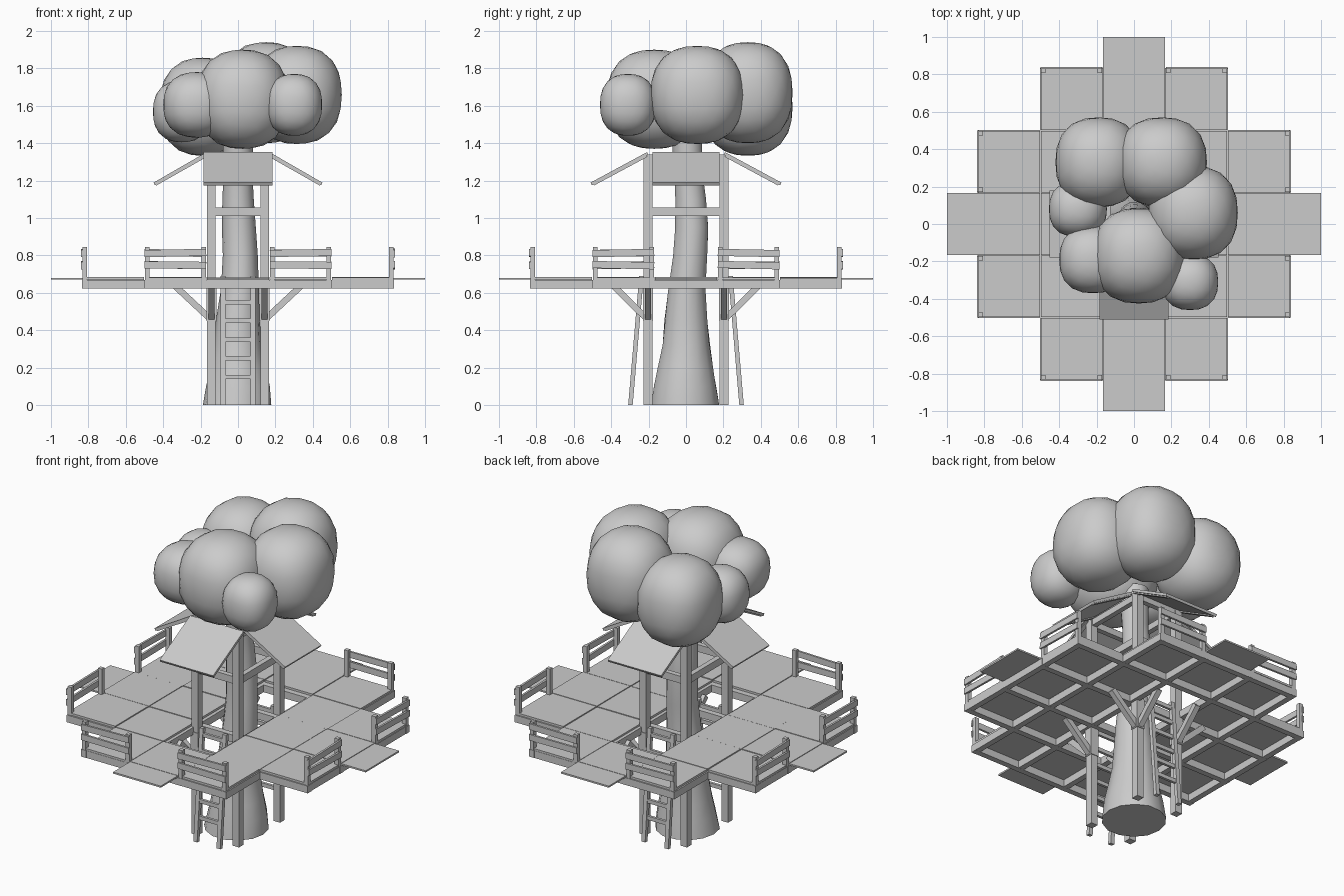
import bpy, bmesh, math, random
from mathutils import Vector, Matrix

if "Cube" in bpy.data.objects:
    bpy.data.objects.remove(bpy.data.objects["Cube"])

random.seed(4)
T = 1 / 3  # floor module


def finish(bm, name, smooth=None):
    bmesh.ops.recalc_face_normals(bm, faces=bm.faces)
    me = bpy.data.meshes.new(name)
    bm.to_mesh(me)
    bm.free()
    ob = bpy.data.objects.new(name, me)
    bpy.context.collection.objects.link(ob)
    if smooth:
        bpy.ops.object.select_all(action='DESELECT')
        ob.select_set(True)
        bpy.context.view_layer.objects.active = ob
        bpy.ops.object.shade_smooth_by_angle(angle=math.radians(smooth))
    return ob


def box(bm, c, s):
    m = Matrix.Translation(c) @ Matrix.Diagonal((*s, 1))
    bmesh.ops.create_cube(bm, size=1, matrix=m)


def beam(bm, a, b, side, w, h):
    """Box from a to b; w is measured along 'side', h across it."""
    a, b, x = Vector(a), Vector(b), Vector(side).normalized()
    z = (b - a).normalized()
    y = z.cross(x).normalized()
    r = Matrix((x, y, z)).transposed().to_4x4()
    m = Matrix.Translation((a + b) / 2) @ r @ Matrix.Diagonal((w, h, (b - a).length, 1))
    bmesh.ops.create_cube(bm, size=1, matrix=m)


# Trunk: loft of rings (z, centre x, centre y, radius)
bm = bmesh.new()
rings, n = [], 14
for z, cx, cy, r in [(0, -.005, -.005, .185), (.1, 0, -.005, .17), (.2, 0, -.002, .15),
                     (.32, 0, 0, .13), (.45, 0, 0, .117), (.62, .01, .005, .1),
                     (.8, .012, .022, .092), (.95, .005, .03, .09), (1.1, 0, .025, .083),
                     (1.25, 0, .012, .076), (1.5, 0, 0, .085)]:
    rings.append([bm.verts.new((cx + r * (1 + random.uniform(-.02, .02)) * math.cos(i * math.tau / n),
                                cy + r * (1 + random.uniform(-.02, .02)) * math.sin(i * math.tau / n), z))
                  for i in range(n)])
for a, b in zip(rings, rings[1:]):
    for i in range(n):
        j = (i + 1) % n
        bm.faces.new((a[i], a[j], b[j], b[i]))
bm.faces.new(rings[0])
bm.faces.new(rings[-1])
finish(bm, "trunk", 50)

# Leaf clumps: slightly squared ellipsoids (centre, radii)
clumps = [((-.19, .33, 1.595), (.23, .24, .262)), ((.15, .33, 1.67), (.24, .24, .27)),
          ((.315, .06, 1.658), (.24, .25, .262)), ((.025, -.17, 1.635), (.245, .255, .265)),
          ((-.22, -.19, 1.605), (.18, .18, .175)), ((-.3, .08, 1.57), (.155, .15, .165)),
          ((.3, -.31, 1.605), (.15, .15, .165))]
for k, (c, r) in enumerate(clumps):
    bm = bmesh.new()
    bmesh.ops.create_icosphere(bm, subdivisions=3, radius=1)
    for v in bm.verts:
        p = v.co.normalized()
        f = sum(abs(q) ** 2.4 for q in p) ** (-1 / 2.4)
        v.co = Vector(c) + Vector(p[i] * min(f, 1.08) * r[i] for i in range(3))
    finish(bm, f"leaf_clump_{k + 1}", 60)

# Floor tiles: a stepped cross, with open trunk well and two ladder hatches
bm = bmesh.new()
for i in range(-2, 3):
    for j in range(-2, 3):
        if abs(i) + abs(j) < 4 and not (i == 0 and abs(j) < 2):
            box(bm, (i * T, j * T, .676 + random.uniform(-.003, .003)), (.329, .329, .013))
finish(bm, "floor_tiles")

# Overhanging edge boards
bm = bmesh.new()
for s in (-1, 1):
    box(bm, (s * .91, 0, .675), (.18, .33, .01))
    box(bm, (0, s * .91, .675), (.33, .18, .01))
finish(bm, "edge_boards")

# Floor joists along the module lines
bm = bmesh.new()
for line, half in ((.167, .835), (.485, .835), (.815, .5)):
    for s in (-1, 1):
        box(bm, (0, s * line, .646), (half * 2, .036, .045))
        box(bm, (s * line, 0, .6465), (.036, half * 2, .045))
finish(bm, "floor_joists")

# Corner posts, thicker collars and diagonal braces
bm, br = bmesh.new(), bmesh.new()
for sx in (-1, 1):
    for sy in (-1, 1):
        x, y = sx * .142, sy * .203
        box(bm, (x, y, .67), (.046, .046, 1.34))
        box(bm, (x, y, .545), (.054, .054, .19))
        beam(br, (x, y, .455), (sx * .335, y, .635), (0, 1, 0), .034, .034)
        beam(br, (x, y, .455), (x, sy * .385, .635), (1, 0, 0), .034, .034)
finish(bm, "corner_posts")
finish(br, "diagonal_braces")

# Cabin rails and top plates between the posts
bm = bmesh.new()
for z, h in ((1.033, .045), (1.315, .04)):
    for s in (-1, 1):
        box(bm, (0, s * .203, z), (.25, .032, h))
        box(bm, (s * .142, 0, z), (.032, .37, h))
finish(bm, "cabin_rails")

# Four sloping roof panels with edge battens beneath
bm = bmesh.new()
for s in (-1, 1):
    beam(bm, (0, s * .205, 1.345), (0, s * .507, 1.182), (1, 0, 0), .37, .016)
    beam(bm, (s * .165, 0, 1.345), (s * .448, 0, 1.182), (0, 1, 0), .36, .016)
    for e in (-.165, .165):
        beam(bm, (e, s * .21, 1.333), (e, s * .495, 1.18), (1, 0, 0), .025, .014)
        beam(bm, (s * .17, e, 1.333), (s * .44, e, 1.18), (0, 1, 0), .025, .014)
finish(bm, "roof_panels")

# Ladders, front and back
for s, name in ((-1, "front_ladder"), (1, "back_ladder")):
    bm = bmesh.new()
    foot, head = Vector((0, s * .297, 0)), Vector((0, s * .238, .69))
    for e in (-.08, .08):
        off = Vector((e, 0, 0))
        beam(bm, foot + off, head + off, (1, 0, 0), .026, .024)
    for k in range(6):
        p = foot.lerp(head, (.15 + k * .1) / .69)
        box(bm, p, (.15, .016, .024))
    finish(bm, name)

# Railings: eight short fences on the outer edges
for k in range(4):
    rot = Matrix.Rotation(k * math.pi / 2, 4, 'Z')
    bm = bmesh.new()
    for s in (-1, 1):
        for x in (.183, .485):
            box(bm, (s * x, -.819, .755), (.026, .026, .18))
        for z in (.748, .813):
            t = random.uniform(-.004, .004)
            beam(bm, (s * .17, -.834, z + t), (s * .5, -.834, z - t), (0, 1, 0), .013, .038)
    bmesh.ops.transform(bm, matrix=rot, verts=bm.verts)
    finish(bm, f"railing_{k + 1}")
